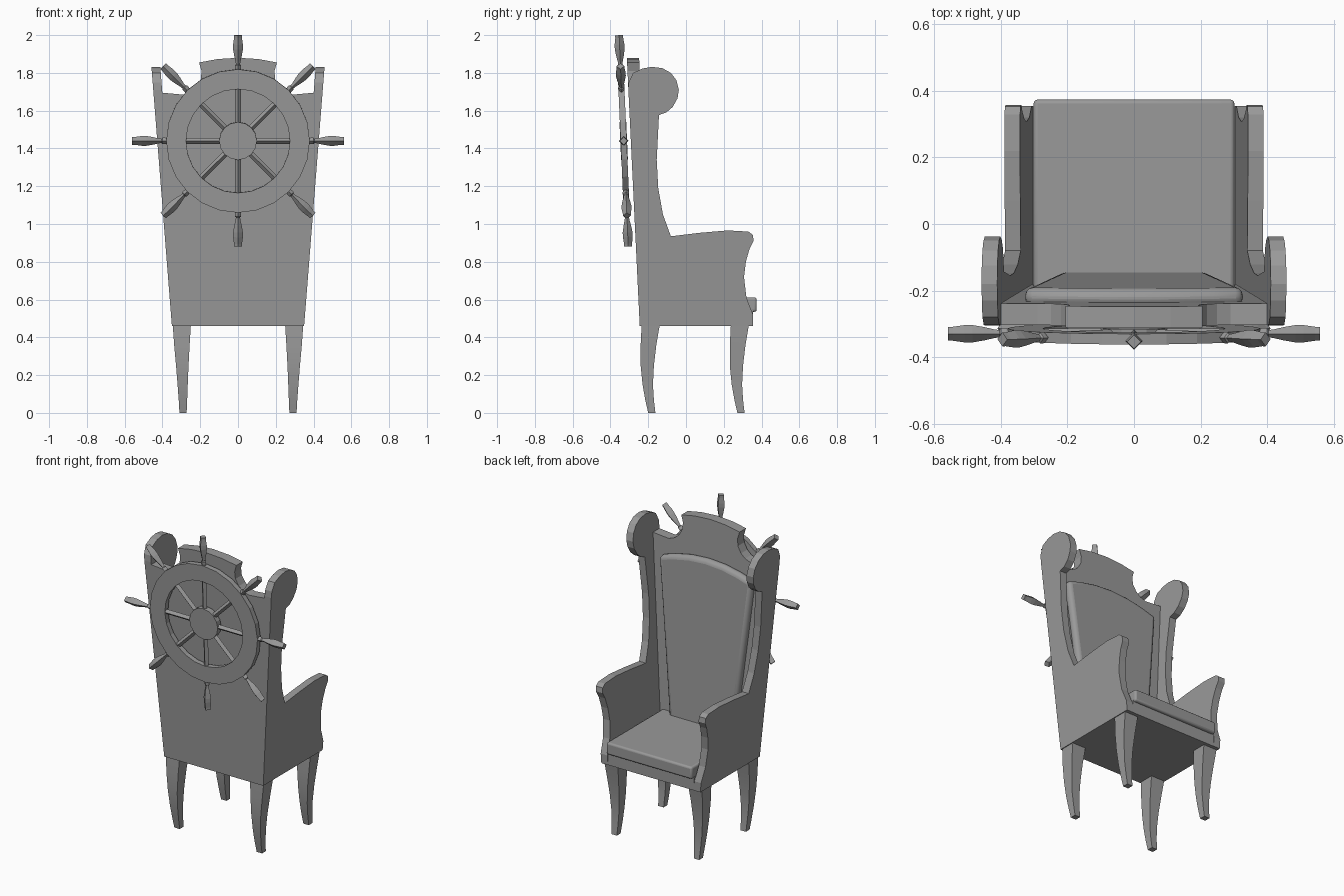
import bpy, bmesh, math
from mathutils import Matrix, Vector

cube = bpy.data.objects.get("Cube")
if cube:
    bpy.data.objects.remove(cube)

GREY = (0.32, 0.32, 0.32, 1)
mat = bpy.data.materials.new("plain_grey")
mat.use_nodes = True
mat.diffuse_color = GREY
mat.node_tree.nodes["Principled BSDF"].inputs["Base Color"].default_value = GREY

BASE = 0.46                                   # underside of the seat box
def outer(z): return 0.35 + 0.079 * (z - BASE)     # sides flare outwards
def back_y(z): return -0.245 - 0.048 * (z - BASE)  # back leans
THICK = 0.047


def finish(name, bm, bevel=0, smooth=False):
    bmesh.ops.recalc_face_normals(bm, faces=bm.faces)
    me = bpy.data.meshes.new(name)
    bm.to_mesh(me)
    bm.free()
    me.materials.append(mat)
    ob = bpy.data.objects.new(name, me)
    bpy.context.collection.objects.link(ob)
    if bevel:
        mod = ob.modifiers.new("Bevel", "BEVEL")
        mod.width, mod.segments, mod.limit_method = bevel, 3, "ANGLE"
    if smooth:
        bpy.ops.object.select_all(action="DESELECT")
        ob.select_set(True)
        bpy.context.view_layer.objects.active = ob
        bpy.ops.object.shade_smooth_by_angle(angle=math.radians(35))
    return ob


def loft(name, rings, **kw):
    """Skin a list of equal-length point rings and cap both ends."""
    bm = bmesh.new()
    vs = [[bm.verts.new(p) for p in r] for r in rings]
    n = len(vs[0])
    for a, b in zip(vs, vs[1:]):
        for i in range(n):
            j = (i + 1) % n
            bm.faces.new((a[i], a[j], b[j], b[i]))
    bm.faces.new(vs[0])
    bm.faces.new(vs[-1])
    return finish(name, bm, **kw)


def mirrored(half):
    return half + [(-x, z) for x, z in reversed(half) if x > 0]


# Side panels: wing, arm and seat side in one profile (y, z)
side = [(-0.245, 0.46), (-0.305, 1.71), (-0.303, 1.75), (-0.28, 1.80), (-0.23, 1.823),
        (-0.18, 1.832), (-0.125, 1.825), (-0.08, 1.80), (-0.05, 1.76), (-0.038, 1.71),
        (-0.045, 1.665), (-0.07, 1.62), (-0.105, 1.59), (-0.143, 1.577), (-0.155, 1.34),
        (-0.147, 1.19), (-0.122, 1.05), (-0.08, 0.935), (0.07, 0.953), (0.22, 0.966),
        (0.33, 0.96), (0.354, 0.942), (0.358, 0.91), (0.337, 0.87), (0.317, 0.80),
        (0.307, 0.72), (0.32, 0.61), (0.355, 0.52), (0.355, 0.46)]
for s, tag in ((1, "left"), (-1, "right")):
    loft(tag + "_side_panel",
         [[(s * (outer(z) - t), y, z) for y, z in side] for t in (0, THICK)])

# Back board with shoulders, scooped notches and arched crest
crest = [(0, 1.88), (0.11, 1.873), (0.206, 1.855), (0.193, 1.81), (0.197, 1.765),
         (0.22, 1.725), (0.25, 1.70), (0.29, 1.685)]
half = crest + [(outer(1.695) - THICK, 1.695), (outer(BASE) - THICK, BASE)]
outline = mirrored(half)
loft("back_board", [[(x, back_y(z) + t, z) for x, z in outline] for t in (0, 0.065)])

# Back cushion with arched top
pad = mirrored([(0, 1.64), (0.12, 1.632), (0.23, 1.61), (0.33, 1.58), (0.225, 0.58)])
loft("back_cushion", [[(x, back_y(z) + t, z) for x, z in pad] for t in (0.05, 0.107)],
     bevel=0.025, smooth=True)


def box(name, x, y0, y1, z0, z1, **kw):
    return loft(name, [[(-x, y0, z), (x, y0, z), (x, y1, z), (-x, y1, z)]
                       for z in (z0, z1)], **kw)


# Seat
box("seat_base", 0.305, -0.2, 0.354, BASE, 0.545)
box("seat_cushion", 0.302, -0.2, 0.374, 0.535, 0.612, bevel=0.012, smooth=True)

# Curved tapering legs: (z, inner x, outer x, rear y, front y)
rear = [(0.46, 0.25, 0.345, -0.235, -0.14), (0.36, 0.256, 0.338, -0.24, -0.157),
        (0.25, 0.262, 0.328, -0.24, -0.17), (0.15, 0.266, 0.32, -0.23, -0.175),
        (0.07, 0.269, 0.314, -0.216, -0.17), (0, 0.272, 0.31, -0.2, -0.162)]
for tag, dy in (("rear", 0), ("front", 0.472)):
    for s, hand in ((1, "left"), (-1, "right")):
        loft(f"{tag}_{hand}_leg",
             [[(s * a, c + dy, z), (s * b, c + dy, z), (s * b, d + dy, z), (s * a, d + dy, z)]
              for z, a, b, c, d in rear], smooth=True)

# Steering wheel on the back, tilted with the board
WHEEL = Matrix.Translation((0, -0.33, 1.44)) @ Matrix.Rotation(0.043, 4, "X")


def circle(r, y, n):
    return [WHEEL @ Vector((r * math.sin(k * math.tau / n), y, r * math.cos(k * math.tau / n)))
            for k in range(n)]


bm = bmesh.new()
N = 24
loops = [[bm.verts.new(p) for p in circle(r, y, N)]
         for r, y in ((0.38, -0.016), (0.38, 0.016), (0.275, 0.016), (0.275, -0.016))]
for a, b in zip(loops, loops[1:] + loops[:1]):
    for i in range(N):
        j = (i + 1) % N
        bm.faces.new((a[i], a[j], b[j], b[i]))
finish("wheel_rim", bm)
loft("wheel_hub", [circle(0.1, y, 16) for y in (-0.018, 0.018)])

# Eight spokes and turned handles, square in section
handle = [(0.37, 0.012), (0.385, 0.017), (0.40, 0.017), (0.405, 0.011), (0.42, 0.013),
          (0.45, 0.02), (0.485, 0.026), (0.51, 0.026), (0.545, 0.021), (0.56, 0.021)]
for k in range(8):
    turn = WHEEL @ Matrix.Rotation(k * math.tau / 8, 4, "Y")
    for name, prof in (("wheel_spoke", [(0.08, 0.016), (0.29, 0.016)]),
                       ("wheel_handle", handle)):
        loft(f"{name}_{k + 1}",
             [[turn @ Vector(p) for p in ((r, 0, h), (0, r, h), (-r, 0, h), (0, -r, h))]
              for h, r in prof])
